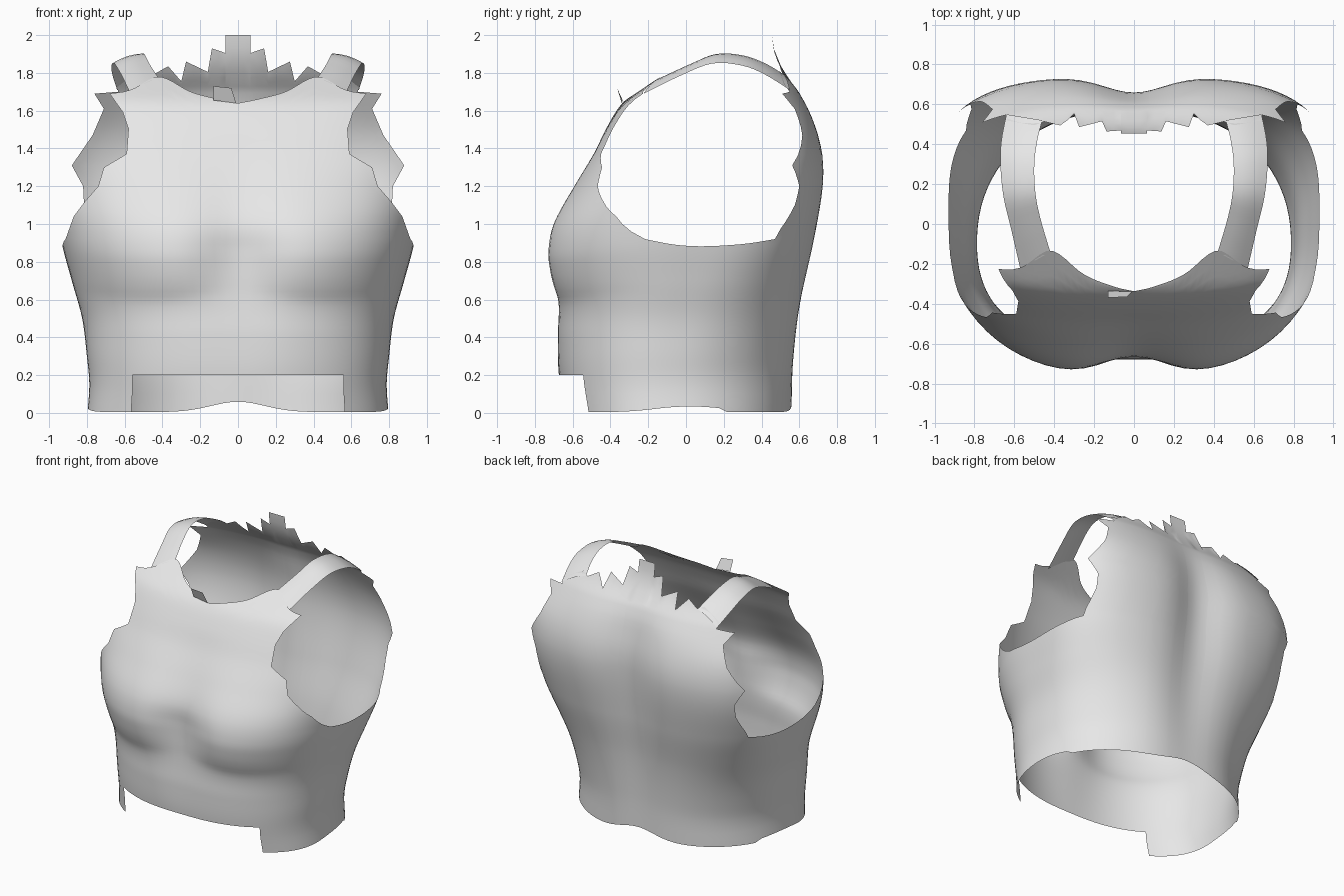
import bpy, bmesh, math
from mathutils import Vector

if "Cube" in bpy.data.objects:
    bpy.data.objects.remove(bpy.data.objects["Cube"])

# ---------- helpers ----------
def curve(pts):
    """Smooth interpolation through (position, value) pairs."""
    def slope(i):
        a, b = pts[max(i - 1, 0)], pts[min(i + 1, len(pts) - 1)]
        return (b[1] - a[1]) / (b[0] - a[0])
    def f(z):
        z = min(max(z, pts[0][0]), pts[-1][0])
        i = max(k for k in range(len(pts) - 1) if pts[k][0] <= z)
        (z0, v0), (z1, v1) = pts[i], pts[i + 1]
        h = z1 - z0
        t = (z - z0) / h
        return (v0 * (1 + 2 * t) * (1 - t) ** 2 + v1 * t * t * (3 - 2 * t)
                + h * (slope(i) * t * (1 - t) ** 2 + slope(i + 1) * t * t * (t - 1)))
    return f

def gauss(v):
    return math.exp(-v * v)

def add_grid(bm, rows, skip=lambda r, c: False):
    vs = [[bm.verts.new(p) for p in row] for row in rows]
    for r in range(len(rows) - 1):
        for c in range(len(rows[0]) - 1):
            if not skip(r, c):
                bm.faces.new((vs[r][c], vs[r][c + 1], vs[r + 1][c + 1], vs[r + 1][c]))

cloth = bpy.data.materials.new("light_grey_cloth")
cloth.diffuse_color = (0.8, 0.8, 0.8, 1)
cloth.use_nodes = True
cloth.node_tree.nodes["Principled BSDF"].inputs["Base Color"].default_value = cloth.diffuse_color

def finish(bm, name, mirror=True):
    bmesh.ops.remove_doubles(bm, verts=bm.verts, dist=0.0005)
    loose = [v for v in bm.verts if not v.link_faces]
    bmesh.ops.delete(bm, geom=loose, context='VERTS')
    for f in bm.faces:
        f.smooth = True
    me = bpy.data.meshes.new(name)
    bm.to_mesh(me)
    bm.free()
    me.materials.append(cloth)
    ob = bpy.data.objects.new(name, me)
    bpy.context.collection.objects.link(ob)
    if mirror:
        m = ob.modifiers.new("mirror", 'MIRROR')
        m.merge_threshold = 0.001

# ---------- torso profiles by height ----------
width = curve([(0, .797), (.15, .787), (.3, .80), (.5, .825), (.7, .88), (.92, .938), (1.3, 1), (2, 1)])
chest = curve([(0, -.64), (.2, -.68), (.4, -.693), (.52, -.693), (.59, -.702), (.66, -.73), (.74, -.752),
               (.85, -.762), (1, -.725), (1.2, -.605), (1.37, -.495), (1.5, -.425), (1.64, -.335),
               (1.7, -.255), (1.8, -.11)])
cleft = curve([(0, 0), (.4, .015), (.52, .025), (.59, .038), (.66, .067), (.74, .09), (.85, .1), (1, .065),
               (1.2, .03), (1.5, 0), (1.8, 0)])
back = curve([(0, .577), (.3, .595), (.6, .63), (.9, .69), (1.2, .735), (1.38, .73), (1.57, .675),
              (1.7, .605), (1.8, .525), (1.9, .475), (2, .455)])
spine = curve([(0, .02), (.6, .045), (1.2, .08), (1.5, .06), (1.75, .015), (2, 0)])
seam = curve([(0, -.1), (.25, -.09), (.55, -.02), (.92, .08), (1.2, .1), (2, .1)])     # side seam depth
square_front = curve([(0, 2.3), (.25, 2.3), (.55, 2.4), (.92, 2.6), (1.2, 2.75), (1.4, 3), (2, 3)])
square_back = curve([(0, 2.2), (.25, 2.2), (.55, 2.45), (.92, 2.9), (1.2, 3.25), (1.47, 3.25), (1.65, 2.8), (2, 2.8)])

def depth(x, z, front):
    """Depth of the front or back before it rounds off to the side."""
    if front:
        z -= .045 * min(((x - .45) / .4) ** 2, 1) * gauss((z - .66) / .2)
        return chest(z) + cleft(z) * gauss(x / .22)
    return back(z) - spine(z) * gauss(x / .21)

def on_body(a, z):
    """Point at angle a (0 = front centre, pi = back centre)."""
    s, c = math.sin(a), math.cos(a)
    n = (square_front if c > 0 else square_back)(z)
    r = (abs(s) ** n + abs(c) ** n) ** (-1 / n)
    x = width(z) * s * r
    return Vector((x, seam(z) + (depth(x, z, c > 0) - seam(z)) * abs(c) * r, z))

def angle_at(x, z, square):
    t = min(x / width(z), .9999)
    return math.atan2(t, (1 - t ** square(z)) ** (1 / square(z)))

# outline of the ragged back collar, also used to place the back columns
COLLAR = 1.73
corners = [(.64, 1.74), (.5, 1.81), (.45, 1.79), (.37, 1.835), (.3, 1.755), (.275, 1.86), (.16, 1.805),
           (.138, 1.93), (.066, 1.905), (.065, 2.0), (0, 2.0)]
teeth = [corners[0]]
for (x0, z0), (x1, z1) in zip(corners, corners[1:]):
    n = max(1, math.ceil((x0 - x1) / .045))
    teeth += [(x0 + (x1 - x0) * k / n, z0 + (z1 - z0) * k / n) for k in range(1, n + 1)]
edge_angle = angle_at(.64, COLLAR, square_back)
share = [angle_at(x, COLLAR, square_back) / edge_angle for x, z in teeth]   # 1 at the edge, 0 at the spine

JOIN, N, UNDER = .92, 18, 14
A0, BACK = 1.22, .954
B0 = math.pi - BACK
cols = ([A0 * i / N for i in range(N)] + [A0 + (B0 - A0) * i / UNDER for i in range(UNDER)]
        + [math.pi - BACK * s for s in share])

# ---------- body shell ----------
bm = bmesh.new()

def hem(a):
    x = on_body(a, 0).x
    return .004 + (.055 * gauss(x / .2) if a > 2 else .03 * gauss((a - 1.75) / .4))

dip = curve([(0, 0), (.2, .03), (.4, .038), (.75, .025), (1, 0)])

def arm_dip(a):
    return JOIN - (dip((a - A0) / (B0 - A0)) if A0 < a < B0 else 0)

# lower tube, with a rectangular notch at the front hem
rows = [[on_body(a, hem(a) + (.2 - hem(a)) * k / 4) for a in cols] for k in range(4)]
rows += [[on_body(a, .2 + (arm_dip(a) - .2) * k / 26) for a in cols] for k in range(27)]
add_grid(bm, rows, lambda r, c: r < 4 and c < 11)

def levels(edge, n=3):
    """Rows between the corner points of a ragged armhole edge."""
    out = []
    for (z0, w0), (z1, w1) in zip(edge, edge[1:]):
        out += [(z0 + (z1 - z0) * k / n, w0 + (w1 - w0) * k / n) for k in range(n)]
    return out + [edge[-1]]

# front panel: rows rise towards the shoulder and sag at the neckline
front_edge = [(1.04, .87), (1.12, .81), (1.2, .74), (1.3, .71), (1.37, .59), (1.5, .58),
              (1.59, .61), (1.69, .68), (1.7, .57)]
neck_sag = curve([(0, -.06), (.1, -.04), (.25, .0), (.42, .08), (.57, .01), (.7, 0)])
rows = [[on_body(a, JOIN) for a in cols[:N + 1]]]
for z, w in levels([(JOIN, on_body(A0, JOIN).x)] + front_edge)[1:]:
    row = []
    for i in range(N + 1):
        a = angle_at(w, z, square_front) * i / N
        g = min(max((z - 1.25) / .45, 0), 1)
        row.append(on_body(a, z + g * neck_sag(on_body(a, z).x)))
    rows.append(row)
add_grid(bm, rows)

# back panel, ending in the ragged collar
back_edge = [(.97, .84), (1.1, .815), (1.2, .82), (1.31, .88), (1.47, .77), (1.61, .71), (1.69, .76),
             (1.7, .635), (COLLAR, .64)]
rows = [[on_body(a, JOIN) for a in cols[N + UNDER:]]]
for z, w in levels([(JOIN, on_body(B0, JOIN).x)] + back_edge)[1:]:
    rows.append([on_body(math.pi - angle_at(w, z, square_back) * s, z) for s in share])
for k in range(1, 5):
    row = []
    for x, top in teeth:
        z = COLLAR + (top - COLLAR) * k / 4
        row.append(on_body(math.pi - angle_at(x, z, square_back), z))
    rows.append(row)
add_grid(bm, rows)
finish(bm, "body_shell")

# ---------- shoulder straps ----------
inner = [(-.14, .42, 1.772), (.03, .47, 1.85), (.16, .495, 1.9), (.3, .5, 1.893), (.42, .485, 1.85), (.52, .46, 1.79)]
outer = [(-.225, .57, 1.69), (-.03, .615, 1.785), (.14, .655, 1.85), (.3, .67, 1.838), (.42, .665, 1.79), (.55, .64, 1.71)]
bm = bmesh.new()

def edge_point(pts, t):
    return Vector([curve([(i, p[k]) for i, p in enumerate(pts)])(t) for k in (1, 0, 2)])

rows = []
for k in range(21):
    p, q = edge_point(inner, k / 4), edge_point(outer, k / 4)
    rows.append([p.lerp(q, j / 4) + Vector((0, 0, .012 * math.sin(math.pi * j / 4))) for j in range(5)])
add_grid(bm, rows)
finish(bm, "shoulder_strap")

# ---------- small loose flap at the neckline ----------
bm = bmesh.new()
add_grid(bm, [[(-.13, -.335, 1.655), (-.01, -.34, 1.64)], [(-.13, -.37, 1.73), (-.035, -.365, 1.72)]])
finish(bm, "neck_flap", mirror=False)
